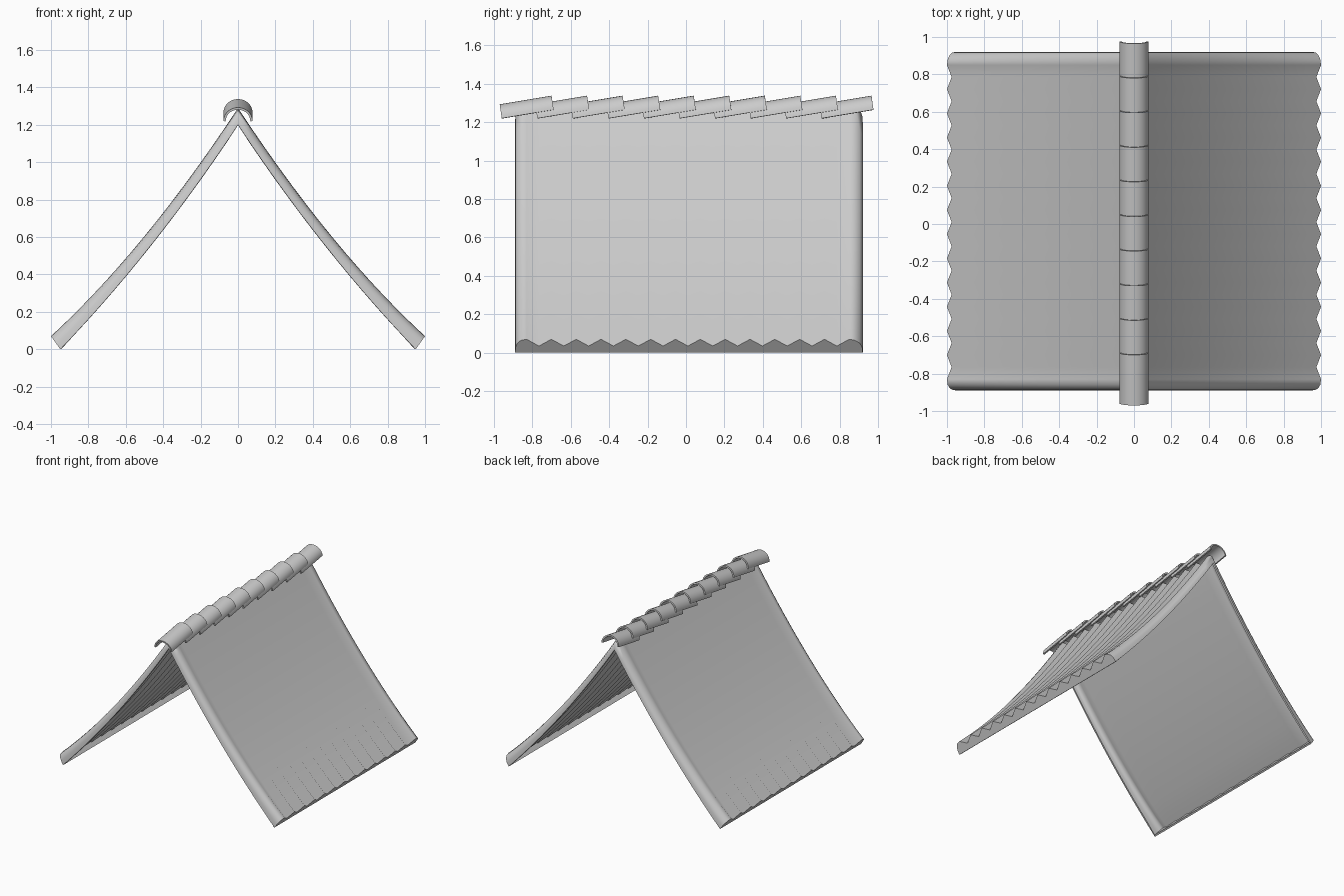
import bpy
import math

if "Cube" in bpy.data.objects:
    bpy.data.objects.remove(bpy.data.objects["Cube"])


def make_object(name, verts, faces):
    mesh = bpy.data.meshes.new(name)
    mesh.from_pydata(verts, [], faces)
    ob = bpy.data.objects.new(name, mesh)
    bpy.context.collection.objects.link(ob)
    return ob


def finish(ob, angle):
    bpy.ops.object.select_all(action='DESELECT')
    ob.select_set(True)
    bpy.context.view_layer.objects.active = ob
    for m in list(ob.modifiers):
        bpy.ops.object.modifier_apply(modifier=m.name)
    bpy.ops.object.shade_smooth_by_angle(angle=math.radians(angle))


def grid_faces(rows, cols):
    return [(i * cols + j, (i + 1) * cols + j, (i + 1) * cols + j + 1, i * cols + j + 1)
            for i in range(rows - 1) for j in range(cols - 1)]


def bezier(p, c, q, t):
    return [(1 - t) ** 2 * a + 2 * t * (1 - t) * b + t * t * d for a, b, d in zip(p, c, q)]


# Section along the ridge: (y, depth fraction), rolled ends with zigzag ribs between
RIBS = 13
Y0, Y1 = -0.83, 0.85
section = [(-0.89, 0), (-0.887, 0.4), (-0.878, 0.7), (-0.86, 0.92)]
for k in range(2 * RIBS + 1):
    section.append((Y0 + (Y1 - Y0) * k / (2 * RIBS), 1.0 if k % 2 == 0 else 0.5))
section += [(0.88, 0.92), (0.905, 0.7), (0.917, 0.4), (0.92, 0)]

# Curved corrugated roof slopes, with a folded lip along the eave
STEPS = 14
verts = []
for i in range(STEPS + 2):
    t = min(i / STEPS, 1)
    xi, zi = bezier((0, 1.2), (0.45, 0.52), (0.95, 0), t)
    xo, zo = bezier((0, 1.29), (0.5, 0.53), (1.0, 0.07), t)
    for y, d in section:
        if i == STEPS + 1:
            d = 0 if d >= 0.5 else d * 0.02
        verts.append((xi + (xo - xi) * d, y, zi + (zo - zi) * d))

# the lip row collapses onto the rim's lower corners, so skip faces without area
cols = len(section)
faces = grid_faces(STEPS + 2, cols)
roof = make_object("corrugated_roof", verts, faces)
mirror = roof.modifiers.new("mirror", 'MIRROR')
mirror.merge_threshold = 0.0005
solid = roof.modifiers.new("thickness", 'SOLIDIFY')
solid.thickness = 0.014
solid.offset = -1
finish(roof, 70)

# Overlapping half-round ridge tiles, each tilted up towards the back
TILES, PITCH, LENGTH, SEG = 10, 0.185, 0.27, 14
for n in range(TILES):
    y = -0.97 + n * PITCH
    tv = []
    for dy, dz in ((0, 0), (LENGTH, 0.045)):
        for k in range(SEG + 1):
            a = math.pi * k / SEG
            tv.append((0.078 * math.cos(a),
                       y + dy - 0.011 * math.sin(a) + 0.011,
                       1.22 + dz + 0.073 * math.sin(a)))
    tf = [tuple(reversed(f)) for f in grid_faces(2, SEG + 1)]
    tile = make_object("ridge_tile_%02d" % (n + 1), tv, tf)
    s = tile.modifiers.new("thickness", 'SOLIDIFY')
    s.thickness = 0.012
    # the shell grows inwards whichever way the faces wind
    mid = tile.data.polygons[SEG // 2].normal.z
    s.offset = -1 if mid > 0 else 1
    finish(tile, 40)
